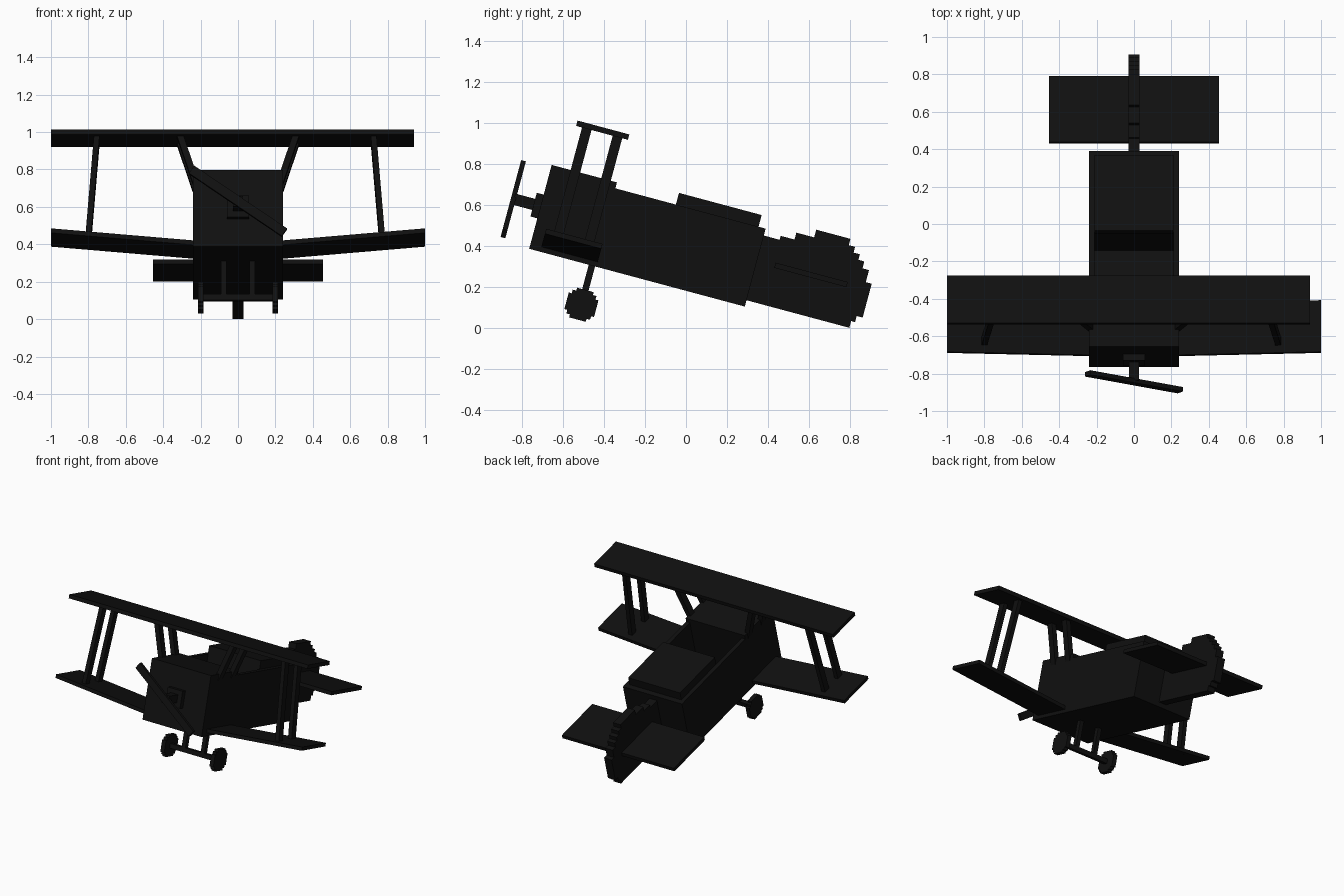
import bpy
import bmesh
import math
from mathutils import Matrix, Vector

if "Cube" in bpy.data.objects:
    bpy.data.objects.remove(bpy.data.objects["Cube"], do_unlink=True)

# The craft is built level and then pitched nose-up
PITCH = Matrix.Rotation(math.radians(-15), 4, "X")

black = bpy.data.materials.new("matte black")
black.use_nodes = True
COLOUR = (0.005, 0.005, 0.005, 1)
black.diffuse_color = COLOUR
black.node_tree.nodes["Principled BSDF"].inputs["Base Color"].default_value = COLOUR


def finish(name, bm):
    bmesh.ops.recalc_face_normals(bm, faces=bm.faces)
    bm.transform(PITCH)
    mesh = bpy.data.meshes.new(name)
    bm.to_mesh(mesh)
    bm.free()
    mesh.materials.append(black)
    obj = bpy.data.objects.new(name, mesh)
    bpy.context.collection.objects.link(obj)
    return obj


def add_box(bm, x, y, z):
    """Box from (min, max) ranges."""
    size = Matrix.Diagonal((x[1] - x[0], y[1] - y[0], z[1] - z[0], 1))
    centre = Vector((sum(x) / 2, sum(y) / 2, sum(z) / 2))
    return bmesh.ops.create_cube(bm, size=1, matrix=Matrix.Translation(centre) @ size)["verts"]


def box(name, x, y, z):
    bm = bmesh.new()
    add_box(bm, x, y, z)
    return finish(name, bm)


def leaning(name, bottom, top, y, z, half):
    """Box whose x position slides from bottom to top."""
    bm = bmesh.new()
    for v in add_box(bm, (-half, half), y, z):
        v.co.x += top if v.co.z > sum(z) / 2 else bottom
    return finish(name, bm)


def plate(name, outline, x0, x1):
    """Side outline of (y, z) points extruded along x."""
    bm = bmesh.new()
    face = bm.faces.new([bm.verts.new((x0, y, z)) for y, z in outline])
    moved = bmesh.ops.extrude_face_region(bm, geom=[face])["geom"]
    verts = [g for g in moved if isinstance(g, bmesh.types.BMVert)]
    bmesh.ops.translate(bm, verts=verts, vec=(x1 - x0, 0, 0))
    return finish(name, bm)


def staircase(points):
    """Right-angled steps through the points: along y first, then z."""
    out = [points[0]]
    for (_, z0), (y1, z1) in zip(points, points[1:]):
        out += [(y1, z0), (y1, z1)]
    return out


# Fuselage with an open cockpit
W, BOTTOM, DECK = 0.24, 0.176, 0.57
box("nose", (-W, W), (-0.84, -0.51), (BOTTOM, 0.6))
box("rear_fuselage", (-W, W), (-0.2, 0.25), (BOTTOM, DECK))
box("cockpit_floor", (-W, W), (-0.51, -0.2), (BOTTOM, 0.2))
for side, s in (("left", 1), ("right", -1)):
    box(side + "_cockpit_wall", sorted((s * 0.21, s * W)), (-0.51, -0.2), (0.2, DECK))
box("rear_deck_hump", (-0.21, 0.21), (-0.204, 0.214), (DECK, 0.629))

# Nose plate, shaft and diagonal propeller
box("nose_plate", (-0.06, 0.06), (-0.875, -0.84), (0.33, 0.45))
box("propeller_shaft", (-0.028, 0.028), (-0.975, -0.87), (0.363, 0.419))
bm = bmesh.new()
add_box(bm, (-0.303, 0.303), (-0.99, -0.966), (-0.025, 0.025))
bm.transform(Matrix.Translation((0, 0, 0.39)) @ Matrix.Rotation(math.radians(35), 4, "Y"))
finish("propeller", bm)

# Wings
box("upper_wing", (-1, 0.94), (-0.774, -0.512), (0.815, 0.842))
for side, s in (("left", 1), ("right", -1)):
    bm = bmesh.new()
    for v in add_box(bm, (0.2, 1), (-0.785, -0.5), (0.197, 0.222)):
        v.co.z += 0.07 * (v.co.x - 0.2) / 0.8
        v.co.x *= s
    finish(side + "_lower_wing", bm)

    # Wing struts and cabane struts
    for end, y in (("front", -0.72), ("rear", -0.565)):
        span = (y - 0.024, y + 0.024)
        leaning(f"{side}_{end}_wing_strut", s * 0.787 - 0.015, s * 0.74 - 0.015,
                span, (0.25, 0.82), 0.015)
        leaning(f"{side}_{end}_cabane_strut", s * 0.215, s * 0.31,
                span, (0.53, 0.82), 0.018)

# Undercarriage with stepped wheels
WY, WZ = -0.523, -0.022
box("axle", (-0.19, 0.19), (WY - 0.016, WY + 0.016), (WZ - 0.016, WZ + 0.016))
quarter = [(0.075, 0.042), (0.06, 0.06), (0.042, 0.075)]
rim = []
for turn in range(4):
    steps = staircase(quarter)
    for y, z in steps:
        for _ in range(turn):
            y, z = -z, y
        rim.append((WY + y, WZ + z))
for side, s in (("left", 1), ("right", -1)):
    plate(side + "_wheel", rim, s * 0.184, s * 0.215)
    box(side + "_gear_leg", sorted((s * 0.062, s * 0.092)),
        (WY - 0.016, WY + 0.016), (WZ, 0.18))

# Stepped tail fin and tailplane
front = [(0.24, 0.535), (0.33, 0.555), (0.4, 0.59), (0.49, 0.629), (0.663, 0.629)]
back = [(0.663, 0.597), (0.695, 0.568), (0.727, 0.54), (0.757, 0.505),
        (0.79, 0.444), (0.82, 0.273), (0.79, 0.242), (0.77, 0.208)]
fin = staircase(front[:-1]) + [front[-1]]
for (y0, z0), (y1, z1) in zip(back, back[1:]):
    fin += [(y0, z0), (y1, z0)]
fin += [back[-1], (0.24, 0.208)]
plate("tail_fin", fin, -0.03, 0.03)
box("tailplane", (-0.455, 0.455), (0.34, 0.705), (0.396, 0.422))
